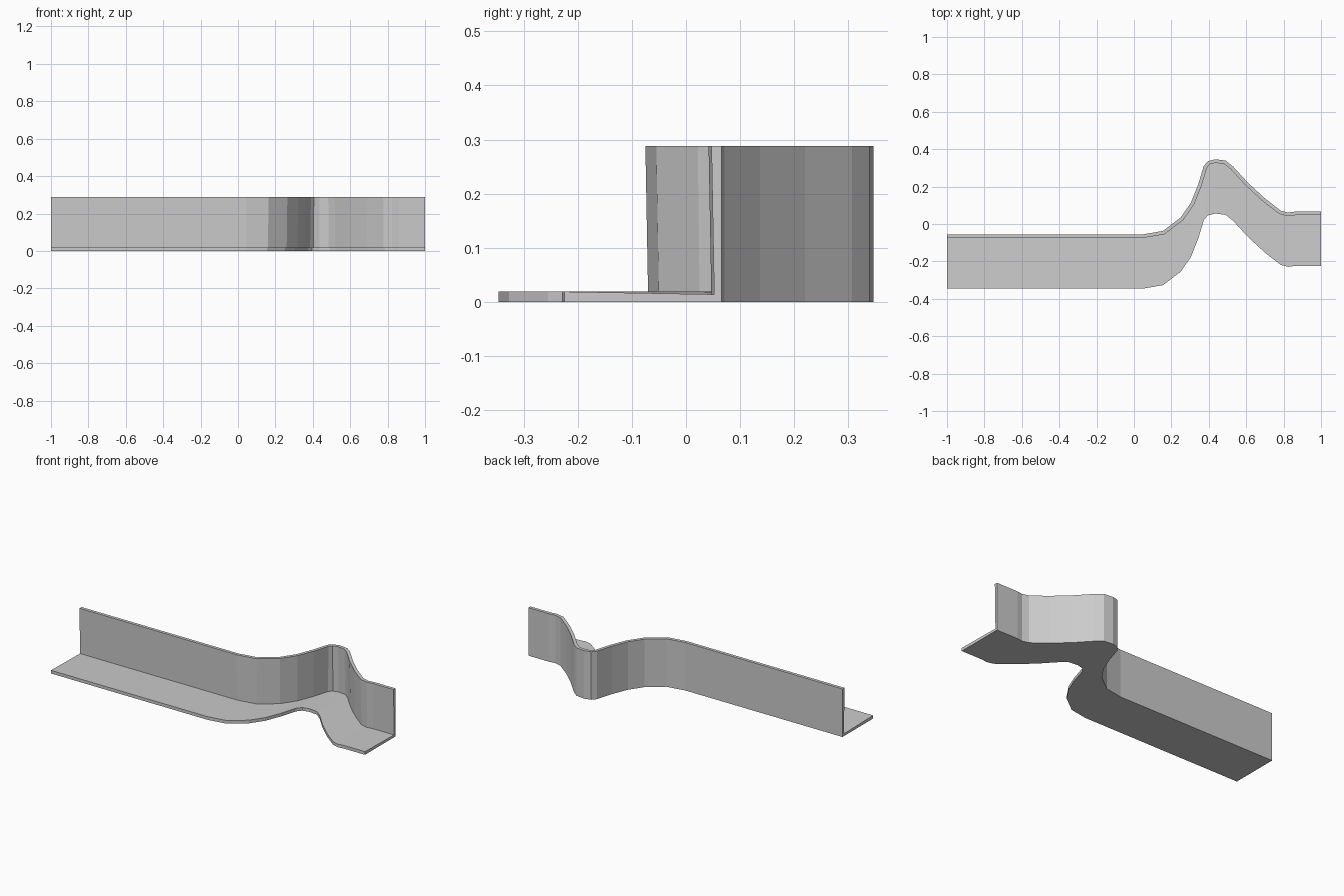
import bpy, bmesh
from mathutils import Vector

if "Cube" in bpy.data.objects:
    bpy.data.objects.remove(bpy.data.objects["Cube"])

# Plan line of the outer wall face
PATH = [Vector(p) for p in [
    (-1, -.056), (.045, -.056), (.155, -.037), (.25, .035), (.305, .115),
    (.343, .21), (.373, .31), (.395, .336), (.435, .346), (.49, .339),
    (.53, .307), (.61, .22), (.70, .137), (.785, .071), (.825, .061),
    (.86, .066), (1, .066)]]
DEPTH, HEIGHT = .29, .288


def offset_point(i, dist):
    """Mitred offset of path point i toward the front of the wall."""
    n = []
    for a, b in ((i - 1, i), (i, i + 1)):
        if a >= 0 and b < len(PATH):
            d = (PATH[b] - PATH[a]).normalized()
            n.append(Vector((d.y, -d.x)))
    m = sum(n, Vector((0, 0))).normalized()
    p = PATH[i] + m * dist / m.dot(n[0])
    return p


# L-shaped section swept along the plan line, tapered toward the inner corner
bm = bmesh.new()
rings = []
for i, p in enumerate(PATH):
    root, top = offset_point(i, .014), offset_point(i, .019)
    front = p.y - DEPTH
    section = [(p.x, p.y, 0), (p.x, p.y, HEIGHT), (top.x, top.y, HEIGHT),
               (root.x, root.y, .014), (p.x, front, .019), (p.x, front, 0)]
    rings.append([bm.verts.new(c) for c in section])
for a, b in zip(rings, rings[1:]):
    for j in range(6):
        k = (j + 1) % 6
        bm.faces.new((a[j], a[k], b[k], b[j]))
bm.faces.new(rings[0])
bm.faces.new(rings[-1][::-1])
bmesh.ops.recalc_face_normals(bm, faces=bm.faces)

mesh = bpy.data.meshes.new("bent_angle_rail")
bm.to_mesh(mesh)
bm.free()
rail = bpy.data.objects.new("bent_angle_rail", mesh)
bpy.context.collection.objects.link(rail)
